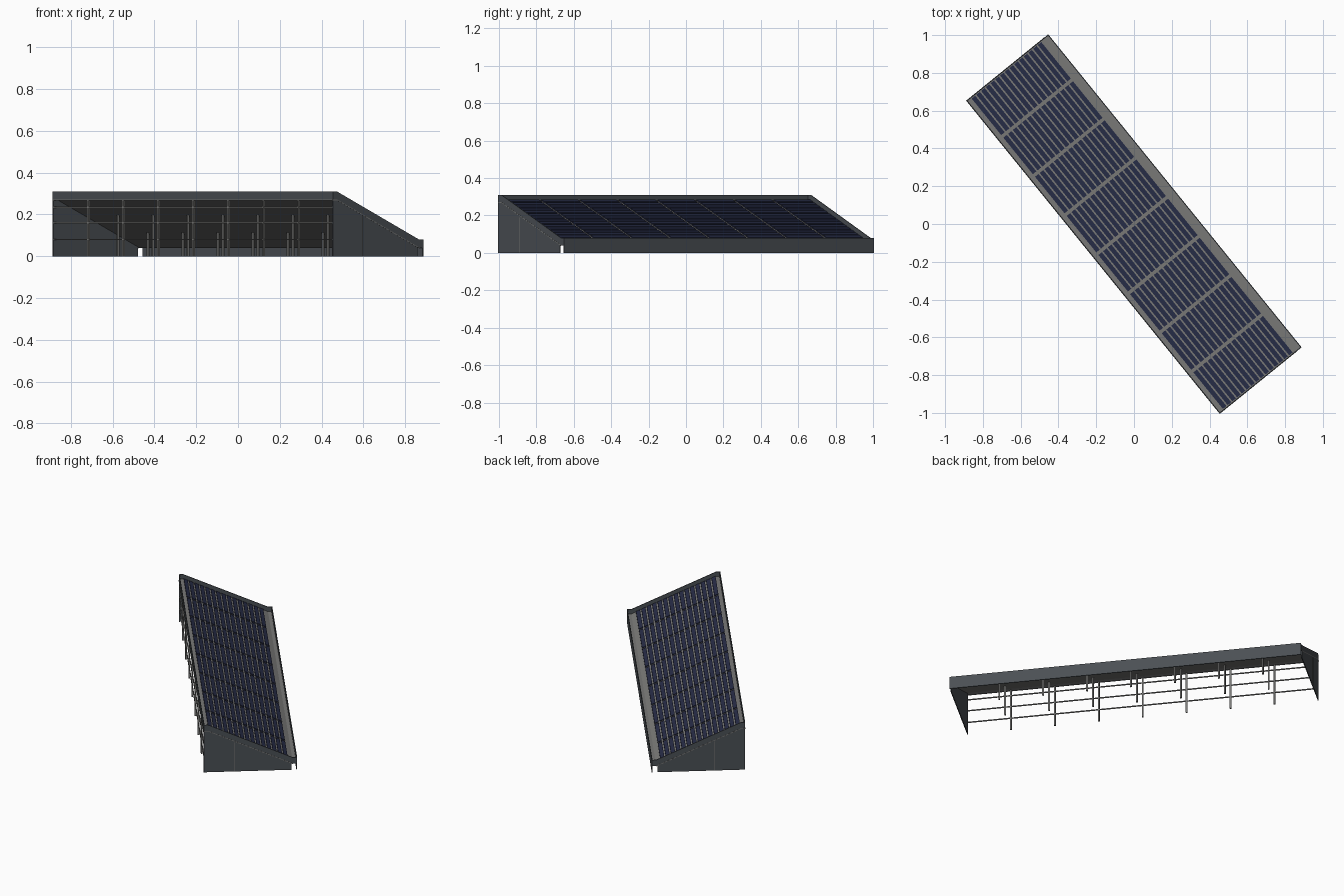
import bpy, bmesh
from math import radians
from mathutils import Matrix

cube = bpy.data.objects.get("Cube")
if cube:
    bpy.data.objects.remove(cube, do_unlink=True)

TURN = Matrix.Rotation(radians(39), 4, 'Z')
W, L = 0.279, 1.066        # half width (across the slope), half length
BAYS, SLATS = 8, 15
BAY = 2 * L / BAYS
PLATE = 0.005
FLAT = 0.253               # where the slope begins and ends


def material(name, color):
    m = bpy.data.materials.new(name)
    m.use_nodes = True
    m.diffuse_color = (*color, 1)
    m.node_tree.nodes["Principled BSDF"].inputs["Base Color"].default_value = (*color, 1)
    return m


slate = material("slate cladding", (0.07, 0.08, 0.09))
grey = material("grey metal", (0.19, 0.19, 0.185))
navy = material("navy panel", (0.02, 0.025, 0.062))


def roof(x):
    """Height of the rim at a position across the slope."""
    t = min(max((x + FLAT) / (2 * FLAT), 0), 1)
    return 0.31 - 0.23 * t


def build(name, mat, prisms):
    """One object from prisms: (profile in x/z, y start, y end)."""
    bm = bmesh.new()
    for profile, y0, y1 in prisms:
        base = bm.faces.new([bm.verts.new((x, y0, z)) for x, z in profile])
        out = bmesh.ops.extrude_face_region(bm, geom=[base])
        moved = [v for v in out["geom"] if isinstance(v, bmesh.types.BMVert)]
        bmesh.ops.translate(bm, vec=(0, y1 - y0, 0), verts=moved)
    bmesh.ops.recalc_face_normals(bm, faces=bm.faces)
    bm.transform(TURN)
    mesh = bpy.data.meshes.new(name)
    bm.to_mesh(mesh)
    bm.free()
    mesh.materials.append(mat)
    obj = bpy.data.objects.new(name, mesh)
    bpy.context.collection.objects.link(obj)
    return obj


def rect(x0, x1, z0, z1):
    return [(x0, z0), (x1, z0), (x1, z1), (x0, z1)]


def band(xs, top, bottom):
    """Profile that follows the roof line between two depths below the rim."""
    return ([(x, roof(x) - top) for x in xs]
            + [(x, roof(x) - bottom) for x in reversed(xs)])


KNEES = (-W + PLATE, -FLAT, FLAT, W - PLATE)

# Roof deck, recessed below the rim
build("roof_deck", grey, [(band(KNEES, 0.03, 0.04), -L + PLATE, L - PLATE)])

# Panel slats, running lengthwise in every bay
lo, hi = -0.25, 0.233
pitch = (hi - lo) / SLATS
slats = []
for b in range(BAYS):
    y0 = -L + b * BAY
    for s in range(SLATS):
        x = lo + s * pitch
        slats.append((band((x, x + pitch * 0.74), 0.024, 0.03),
                      y0 + 0.009, y0 + BAY - 0.009))
build("panel_slats", navy, slats)

# End walls with a short notch at the low edge
for name, side in (("front_end_wall", -1), ("back_end_wall", 1)):
    outline = [(-W, 0), (0.244, 0), (0.244, roof(0.244) - 0.04), (FLAT, 0.04),
               (W, 0.04), (W, 0.08), (FLAT, 0.08), (-FLAT, 0.31), (-W, 0.31)]
    build(name, slate, [(outline, side * L, side * (L - PLATE))])
    # Seam line under the rim band
    build(name + "_seam", grey, [(band((-W, -FLAT, FLAT), 0.038, 0.042),
                                  side * L, side * (L + 0.001))])
    # Joint between the wall sheets
    build(name + "_joint", grey, [(rect(-0.095, -0.092, 0, 0.19),
                                   side * L, side * (L + 0.001))])

# Long plates closing the high and low edges
build("high_fascia", slate, [(rect(-W, -W + PLATE, 0.27, 0.31), -L, L)])
build("high_fascia_seam", grey, [(rect(-W - 0.001, -W, 0.268, 0.272), -L, L)])
build("low_fascia", slate, [(rect(W - PLATE, W, 0, 0.08), -L, L)])

# Three rows of posts under the bay joints
posts = []
for x in (-W + 0.006, -0.093, 0.093):
    for b in range(1, BAYS):
        y = -L + b * BAY
        posts.append((rect(x - 0.005, x + 0.005, 0, roof(x) - 0.038),
                      y - 0.005, y + 0.005))
build("posts", grey, posts)

# Rails along the open high side
build("rails", grey, [(rect(-W + 0.002, -W + 0.008, z - 0.003, z + 0.003),
                       -L + PLATE, L - PLATE) for z in (0.08, 0.16, 0.235)])
